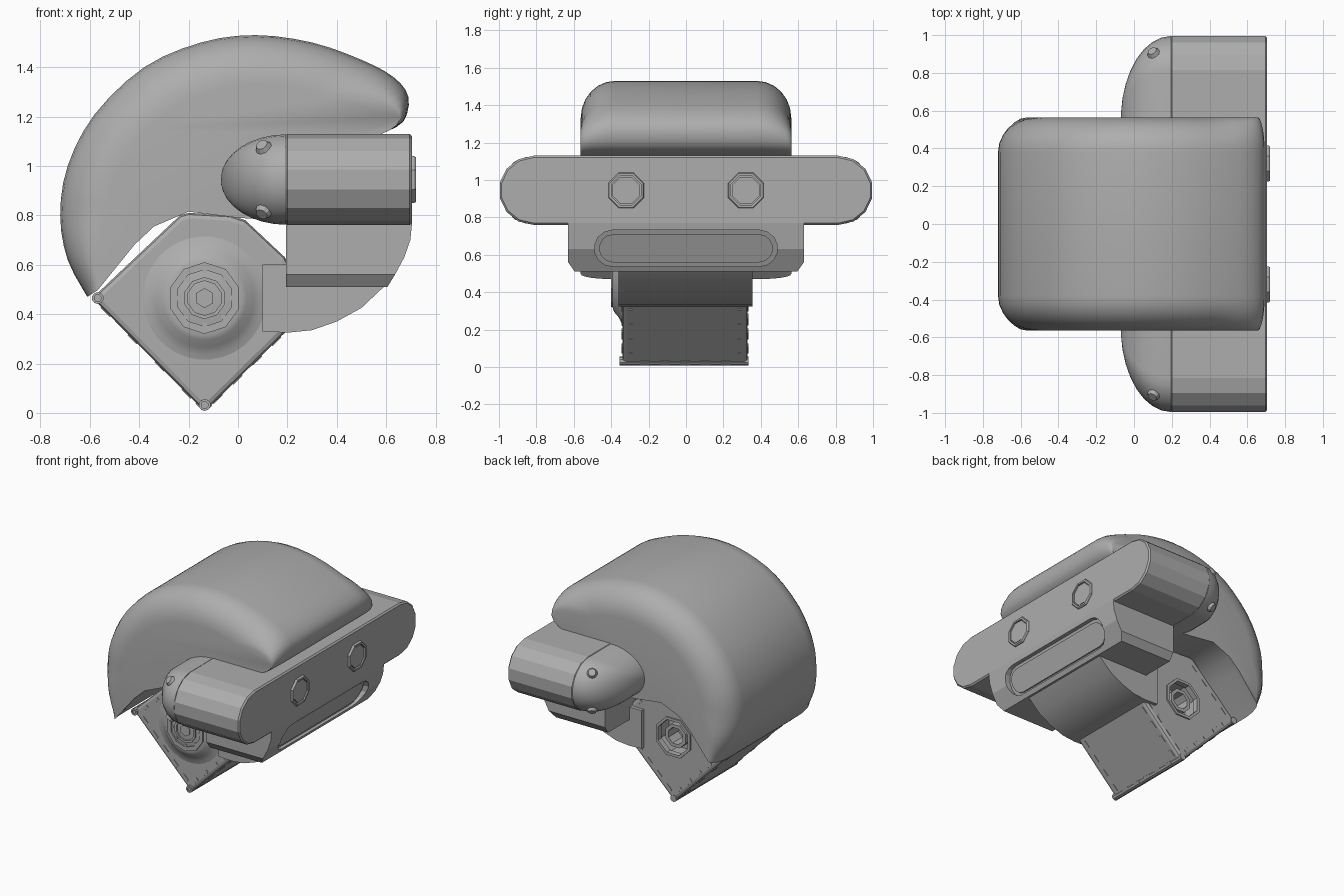
import bpy, bmesh, math
from mathutils import Vector, Matrix

cube = bpy.data.objects.get("Cube")
if cube:
    bpy.data.objects.remove(cube)

grey = bpy.data.materials.new("plain grey")
grey.use_nodes = True
grey.diffuse_color = (0.42, 0.42, 0.42, 1)
grey.node_tree.nodes["Principled BSDF"].inputs["Base Color"].default_value = (0.42, 0.42, 0.42, 1)


def finish(name, bm, smooth=None):
    bmesh.ops.recalc_face_normals(bm, faces=bm.faces)
    mesh = bpy.data.meshes.new(name)
    bm.to_mesh(mesh)
    bm.free()
    mesh.materials.append(grey)
    ob = bpy.data.objects.new(name, mesh)
    bpy.context.collection.objects.link(ob)
    if smooth:
        bpy.ops.object.select_all(action='DESELECT')
        ob.select_set(True)
        bpy.context.view_layer.objects.active = ob
        bpy.ops.object.shade_smooth_by_angle(angle=math.radians(smooth))
    return ob


def loft(name, rings, smooth=None, closed=False):
    """Skin matching rings of points; cap the ends or join them."""
    bm = bmesh.new()
    rows = [[bm.verts.new(p) for p in r] for r in rings]
    n = len(rows[0])
    for a, b in zip(rows, rows[1:] + (rows[:1] if closed else [])):
        for i in range(n):
            bm.faces.new((a[i], a[(i + 1) % n], b[(i + 1) % n], b[i]))
    if not closed:
        bm.faces.new(rows[0])
        bm.faces.new(rows[-1])
    return finish(name, bm, smooth)


def bevel(ob, width, segments=1):
    m = ob.modifiers.new("edge", 'BEVEL')
    m.width, m.segments, m.limit_method = width, segments, 'ANGLE'
    m.angle_limit = math.radians(40)


def cut(ob, cutter):
    cutter.hide_render = True
    cutter.hide_set(True)
    m = ob.modifiers.new("recess", 'BOOLEAN')
    m.operation, m.object, m.solver = 'DIFFERENCE', cutter, 'EXACT'


def stadium(half_len, half_h, seg=7):
    """Outline of a long slot in (y, z)."""
    pts = []
    for side in (1, -1):
        for i in range(seg + 1):
            a = side * math.pi / 2 - math.pi * i / seg
            pts.append((side * (half_len - half_h) + half_h * math.cos(a), half_h * math.sin(a)))
    return pts


def disc_y(r, y, cx, cz, n=10):
    return [(cx + r * math.cos(2 * math.pi * (i + .5) / n), y,
             cz + r * math.sin(2 * math.pi * (i + .5) / n)) for i in range(n)]


def tube_y(name, outer, inner, y0, y1, cx, cz, n=10):
    return loft(name, [disc_y(outer, y0, cx, cz, n), disc_y(outer, y1, cx, cz, n),
                       disc_y(inner, y1, cx, cz, n), disc_y(inner, y0, cx, cz, n)], closed=True)


def plates(name, spots, size):
    """Many small blocks in one object; each spot is a matrix."""
    bm = bmesh.new()
    for m in spots:
        bmesh.ops.create_cube(bm, size=1, matrix=m @ Matrix.Diagonal((*size, 1)))
    return finish(name, bm)


# Rounded hood: side outline with wide soft edges on the outer curve
outer = [(-.61, .47), (-.69, .62), (-.72, .8), (-.69, 1.0), (-.58, 1.21), (-.38, 1.4), (-.15, 1.5),
         (.07, 1.53), (.3, 1.5), (.5, 1.43), (.63, 1.36), (.69, 1.28), (.67, 1.18), (.58, 1.13)]
inner = [(.45, 1.12), (.3, 1.0), (.16, .78), (0, .79), (-.2, .815), (-.34, .755), (-.42, .68)]


def spline(pts, steps=3):
    out = []
    for i in range(len(pts) - 1):
        p = [Vector(pts[min(max(k, 0), len(pts) - 1)]) for k in (i - 1, i, i + 1, i + 2)]
        for s in range(steps):
            t = s / steps
            out.append(0.5 * (2 * p[1] + (p[2] - p[0]) * t + (2 * p[0] - 5 * p[1] + 4 * p[2] - p[3]) * t ** 2
                              + (3 * p[1] - p[0] - 3 * p[2] + p[3]) * t ** 3))
    return out + [Vector(pts[-1])]


curve = spline(outer)


def hood_ring(y, inset):
    ring = []
    for i, p in enumerate(curve):
        weight = min(1, .25 + i / 8, max(.15, (len(curve) - 4 - i) / 9))
        d = (Vector((-.02, .85)) - p).normalized() * inset * weight
        ring.append((p.x + d.x, y, p.y + d.y))
    return ring + [(x, y, z) for x, z in inner]


angles = [math.pi / 2 * i / 6 for i in range(7)]
half = [(.38 + .183 * math.sin(a), .2 * (1 - math.cos(a))) for a in angles]
loft("hood", [hood_ring(-y, d) for y, d in reversed(half)] + [hood_ring(y, d) for y, d in half], 40)

# Crossbar with round ends
bar = loft("crossbar", [[(x, y, .945 + z) for y, z in stadium(1, .185)] for x in (.19, .705)])
bevel(bar, .01)

# Domed rear of the crossbar
dome_rings = []
for i in range(9):
    a = math.radians(86) * i / 8
    c = math.cos(a)
    dome_rings.append([(.195 - .265 * math.sin(a), y, .945 + z)
                       for y, z in stadium(.55 + .445 * c, .183 * c, 12)])
loft("crossbar_dome", dome_rings, 40)

# Small vents in the dome
vents = bmesh.new()
for sy in (1, -1):
    for sz in (1, -1):
        n = Vector((-.4, sy * .65, sz * .65)).normalized()
        place = Matrix.Translation((.1, sy * .91, .945 + sz * .135)) @ n.to_track_quat('Z', 'Y').to_matrix().to_4x4()
        bmesh.ops.create_cone(vents, cap_ends=True, segments=10, radius1=.035, radius2=.025, depth=.02, matrix=place)
finish("dome_vents", vents)

# Round buttons on the crossbar face
for side, y in (("left", .32), ("right", -.32)):
    def ring(r, x):
        return [(x, y + r * math.cos(math.pi * (i + .5) / 4), .945 + r * math.sin(math.pi * (i + .5) / 4))
                for i in range(8)]
    loft(side + "_button_rim", [ring(.103, .69), ring(.103, .713), ring(.098, .72), ring(.085, .72),
                                ring(.085, .69)], closed=True)
    loft(side + "_button", [ring(.078, .69), ring(.078, .715)])


# Grip block under the crossbar, with a sloped face
def slope(z):
    return .605 + .1 * math.sin(min(1, max(0, (z - .51) / .25)) * math.pi / 2)


side_pts = [(.63, .77), (.63, .7), (.63, .63), (.63, .56), (.595, .51)]
outline = side_pts + [(-y, z) for y, z in reversed(side_pts)]
grip = loft("grip", [[(.195, y, z) for y, z in outline], [(slope(z), y, z) for y, z in outline]])
slot = stadium(.49, .097)
cut(grip, loft("grip_slot_cutter", [[(.635 + z * .4, y, .635 + z) for y, z in slot],
                                    [(.8 + z * .4, y, .635 + z) for y, z in slot]]))
lip = stadium(.465, .075)
loft("grip_slot_pad", [[(x + z * .4, y, .635 + z) for y, z in lip] for x in (.6, .645)])

# Curved drum between case and grip
drum = [(.1, .33), (.2, .325), (.3, .335), (.4, .37), (.5, .425), (.59, .51), (.59, .56), (.2, .6), (.1, .6)]
loft("drum", [[(x, y, z) for x, z in drum] for y in (-.36, .355)], 35)

# Diamond case
CX, CZ = -.135, .465
case_pts = [(-.135, .005), (.195, .33), (.205, .36), (.205, .6), (.19, .63), (.03, .78), (-.03, .8),
            (-.2, .81), (-.235, .8), (-.59, .465)]
case = loft("case", [[(x, y, z) for x, z in case_pts] for y in (-.34, .33)])
bevel(case, .022, 2)
cut(case, loft("hub_recess_cutter", [disc_y(.14, y, CX, CZ, 8) for y in (.2, .4)]))

# Front hub: flared base, ring, inner ring, core
flare = [(.27, -.335), (.23, -.345), (.2, -.36), (.17, -.385), (.15, -.392)]
loft("hub_flare", [disc_y(r, y, CX, CZ, 32) for r, y in flare], 40)
tube_y("hub_ring", .145, .115, -.402, -.38, CX, CZ)
tube_y("hub_inner_ring", .085, .07, -.402, -.38, CX, CZ)
loft("hub_core", [disc_y(.04, y, CX, CZ, 6) for y in (-.4, -.38)])
bolts = bmesh.new()
for i in range(8):
    a = math.pi * i / 4
    spot = Matrix.Translation((CX + .107 * math.cos(a), -.392, CZ + .107 * math.sin(a)))
    bmesh.ops.create_cone(bolts, cap_ends=True, segments=6, radius1=.01, radius2=.01, depth=.012,
                          matrix=spot @ Matrix.Rotation(math.pi / 2, 4, 'X'))
finish("hub_bolts", bolts)

# Rear hub sunk in the case
tube_y("rear_hub_rim", .145, .125, .3, .34, CX, CZ, 8)
tube_y("rear_hub", .085, .06, .18, .31, CX, CZ, 8)

# Corner pins
for name, x, z in (("side_pin", -.568, .465), ("bottom_pin", -.135, .032)):
    loft(name, [disc_y(.024, y, x, z, 10) for y in (-.348, .335)])
    tube_y(name + "_head", .024, .014, -.356, -.34, x, z)

# Stitches along the edges of both case sides
stitches = []
edges = [((-.53, .47), (-.2, .775)), ((-.53, .46), (-.135, .06)), ((-.135, .06), (.17, .36)), ((.01, .755), (.18, .6))]
for a, b in edges:
    a, b = Vector(a), Vector(b)
    count = max(2, round((b - a).length / .115))
    turn = Matrix.Rotation(-math.atan2(b.y - a.y, b.x - a.x), 4, 'Y')
    for i in range(count):
        p = a.lerp(b, (i + .5) / count)
        for y in (-.34, .33):
            stitches.append(Matrix.Translation((p.x, y, p.y)) @ turn)
plates("side_stitches", stitches, (.052, .008, .02))

# Stitches on the two lower faces
for name, end in (("right", Vector((.195, .33))), ("left", Vector((-.59, .465)))):
    start = Vector((-.135, .005))
    turn = Matrix.Rotation(-math.atan2(end.y - start.y, end.x - start.x), 4, 'Y')
    along, across = [], []
    for i in range(4):
        p = start.lerp(end, .16 + .24 * i)
        along += [Matrix.Translation((p.x, y, p.y)) @ turn for y in (-.295, .285)]
    p = start.lerp(end, .06)
    across = [Matrix.Translation((p.x, -.22 + .108 * i, p.y)) @ turn for i in range(5)]
    plates(name + "_lower_stitches", along, (.052, .02, .008))
    plates(name + "_lower_edge_stitches", across, (.02, .052, .008))
